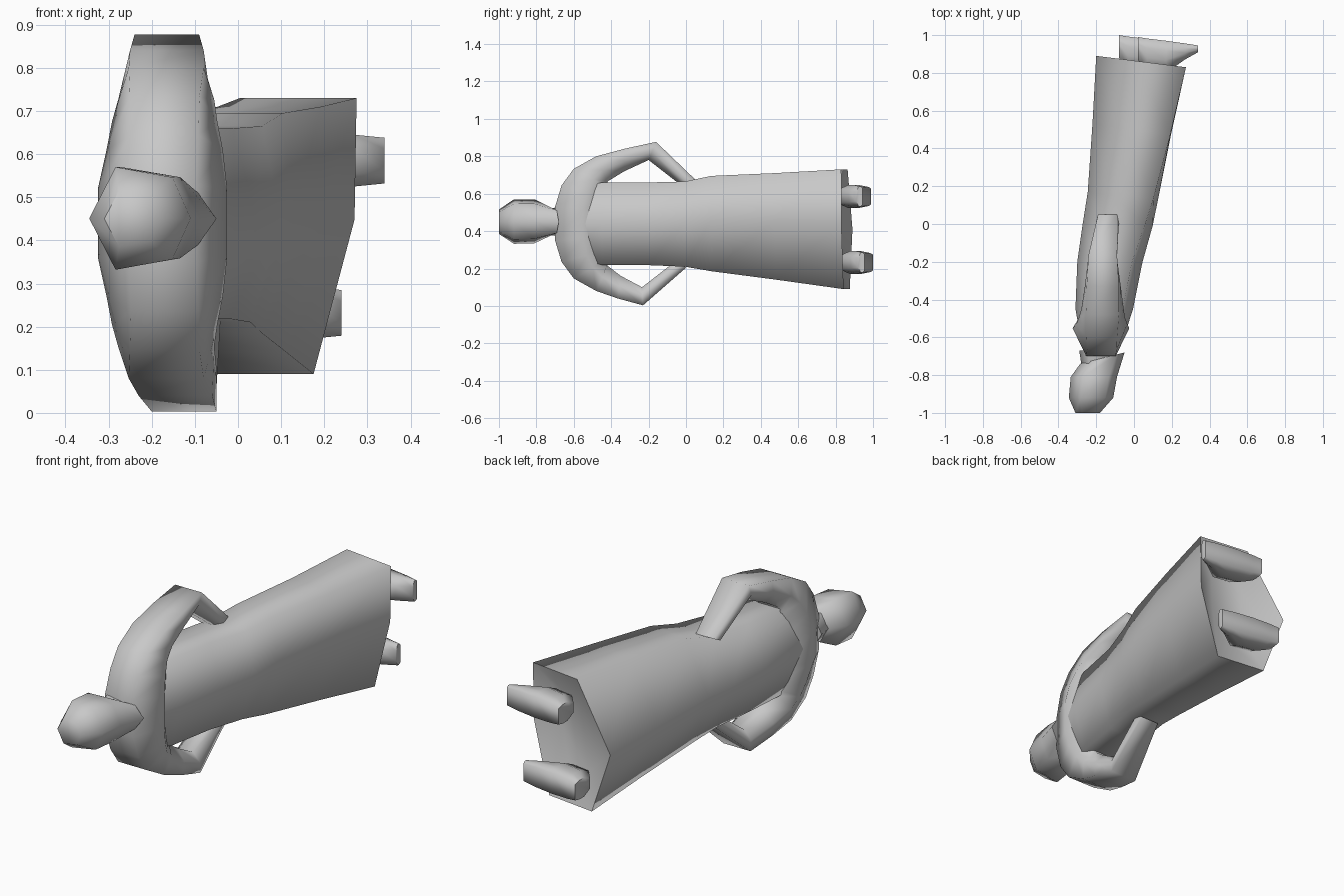
import bpy, bmesh, math
from mathutils import Vector as V

cube = bpy.data.objects.get("Cube")
if cube:
    bpy.data.objects.remove(cube, do_unlink=True)

grey = bpy.data.materials.new("plain_grey")
grey.use_nodes = True
grey.diffuse_color = (0.58, 0.58, 0.58, 1)
grey.node_tree.nodes["Principled BSDF"].inputs["Base Color"].default_value = grey.diffuse_color


def loft(name, rings):
    """Skin matching rings smoothly, cap both ends, keep sharp bends between rings crisp."""
    bm = bmesh.new()
    loops = [[bm.verts.new(p) for p in ring] for ring in rings]
    n = len(loops[0])
    for a, b in zip(loops, loops[1:]):
        for i in range(n):
            j = (i + 1) % n
            bm.faces.new((a[i], a[j], b[j], b[i]))
    bm.faces.new(loops[0])
    bm.faces.new(loops[-1])
    bmesh.ops.recalc_face_normals(bm, faces=bm.faces)
    for face in bm.faces:
        face.smooth = True
    for ring in loops:
        for i in range(n):
            edge = bm.edges.get((ring[i - 1], ring[i]))
            edge.smooth = edge.calc_face_angle() < math.radians(66)
    mesh = bpy.data.meshes.new(name)
    bm.to_mesh(mesh)
    bm.free()
    mesh.materials.append(grey)
    obj = bpy.data.objects.new(name, mesh)
    bpy.context.collection.objects.link(obj)


def cross(profile, y, x0, x1, z0, z1, tilt=0):
    """Section across the body; tilt leans it along y from back to front."""
    return [V((x0 + u * (x1 - x0), y + tilt * (u - 0.5), z0 + v * (z1 - z0)))
            for u, v in profile]


# Robe: a rounded section under the shoulders that skews towards the hem
chest = [(0.82, 1), (0.25, 1), (0, 0.5), (0.25, 0), (0.82, 0), (1, 0.5)]
hem = [(1, 1), (0.43, 1), (0, 0.5), (0.24, 0), (0.79, 0), (0.99, 0.56)]
robe_rows = [
    (-0.62, -0.28, -0.06, 0.26, 0.62, 0),
    (-0.45, -0.31, -0.005, 0.22, 0.66, 0),
    (-0.20, -0.30, 0.045, 0.218, 0.66, 0.1),
    (0.00, -0.27, 0.10, 0.21, 0.665, 0.35),
    (0.15, -0.245, 0.13, 0.185, 0.695, 0.6),
    (0.50, -0.22, 0.20, 0.14, 0.71, 0.9),
    (0.86, -0.20, 0.275, 0.09, 0.73, 1),
    (0.80, -0.08, 0.155, 0.25, 0.57, 1),  # hollow inside the hem
]
rings = []
for y, x0, x1, z0, z1, t in robe_rows:
    mix = [(a + (c - a) * t, b + (d - b) * t) for (a, b), (c, d) in zip(chest, hem)]
    rings.append(cross(mix, y, x0, x1, z0, z1, -0.06 * t))
loft("robe", rings)

# Shoulders and arms: one tube from hand to hand; taper narrows the outer side
sleeve = [(0, 1), (1, 1), (1, 0.45), (0.75, 0), (0.25, 0), (0, 0.45)]


def half_sleeves(side, bend, shift):
    rows = [  # outer y, outer reach, inner y, inner reach, back x, front x, taper
        (-0.70, 0.09, -0.43, 0.07, -0.325, -0.025, 0.24),
        (-0.665, 0.205, -0.42, 0.14, -0.305, -0.035, 0.21),
        (-0.60, 0.293, -0.41, 0.19, -0.292, -0.048, 0.17),
        (-0.48, 0.36, -0.42, 0.225, -0.278, -0.055, 0.11),
        (-0.33 + bend / 2, 0.40, -0.33 + bend / 4, 0.28, -0.26 + shift / 2, -0.07 + shift / 2, 0.05),
        (-0.16 + bend, 0.437, -0.20 + bend / 2, 0.34, -0.24 + shift, -0.09 + shift, 0),
        (0.05 + bend * 0.7, 0.235, -0.02 + bend * 0.5, 0.20, -0.20 + shift, -0.08 + shift, 0.08),
    ]
    sections = []
    for oy, oz, iy, iz, x0, x1, taper in rows:
        inner = V((0, iy, 0.44 + side * iz))
        outer = V((0, oy, 0.44 + side * oz))
        ring = []
        for u, v in sleeve:
            w = u + (0.5 - u) * 2 * taper if v == 1 else u
            ring.append(inner.lerp(outer, v) + V((x0 + w * (x1 - x0), 0, 0)))
        sections.append(ring)
    return sections


right_half = half_sleeves(-1, -0.07, 0.04)
left_half = half_sleeves(1, 0, 0)
loft("shoulders_and_arms", right_half[::-1] + left_half)

# Head: faceted skull with a pointed chin leaning forward
skull = [(0, 0.5), (0.26, 1), (0.82, 0.9), (1, 0.5), (0.82, 0.1), (0.26, 0)]
loft("head", [
    cross(skull, -1.0, -0.31, -0.18, 0.385, 0.515),
    cross(skull, -0.92, -0.345, -0.11, 0.332, 0.57),
    cross(skull, -0.81, -0.335, -0.09, 0.335, 0.57),
    cross(skull, -0.71, -0.285, -0.05, 0.375, 0.525, 0.06),
])
loft("neck", [
    cross(skull, -0.80, -0.27, -0.13, 0.39, 0.51),
    cross(skull, -0.67, -0.29, -0.11, 0.37, 0.53),
])

# Feet: wedge shoes, rounded and tall at the ankle, flat at the toe
shoe = [(0.08, 0), (0.92, 0), (1, 0.3), (1, 0.6), (0.75, 1), (0.25, 1), (0, 0.6), (0, 0.3)]


def foot(name, heel, sole, z):
    rows = [  # distance from heel, sole y drop, thickness, half width
        (0.00, 0.00, 0.12, 0.048),
        (0.05, 0.008, 0.17, 0.057),
        (0.15, 0.02, 0.17, 0.062),
        (0.25, 0.034, 0.085, 0.060),
        (0.32, 0.045, 0.035, 0.053),
    ]
    loft(name, [[V((heel + d, sole - drop - v * thick, z + (u * 2 - 1) * w))
                 for u, v in shoe] for d, drop, thick, w in rows])


foot("left_foot", 0.02, 0.99, 0.585)
foot("right_foot", -0.08, 1.0, 0.232)
